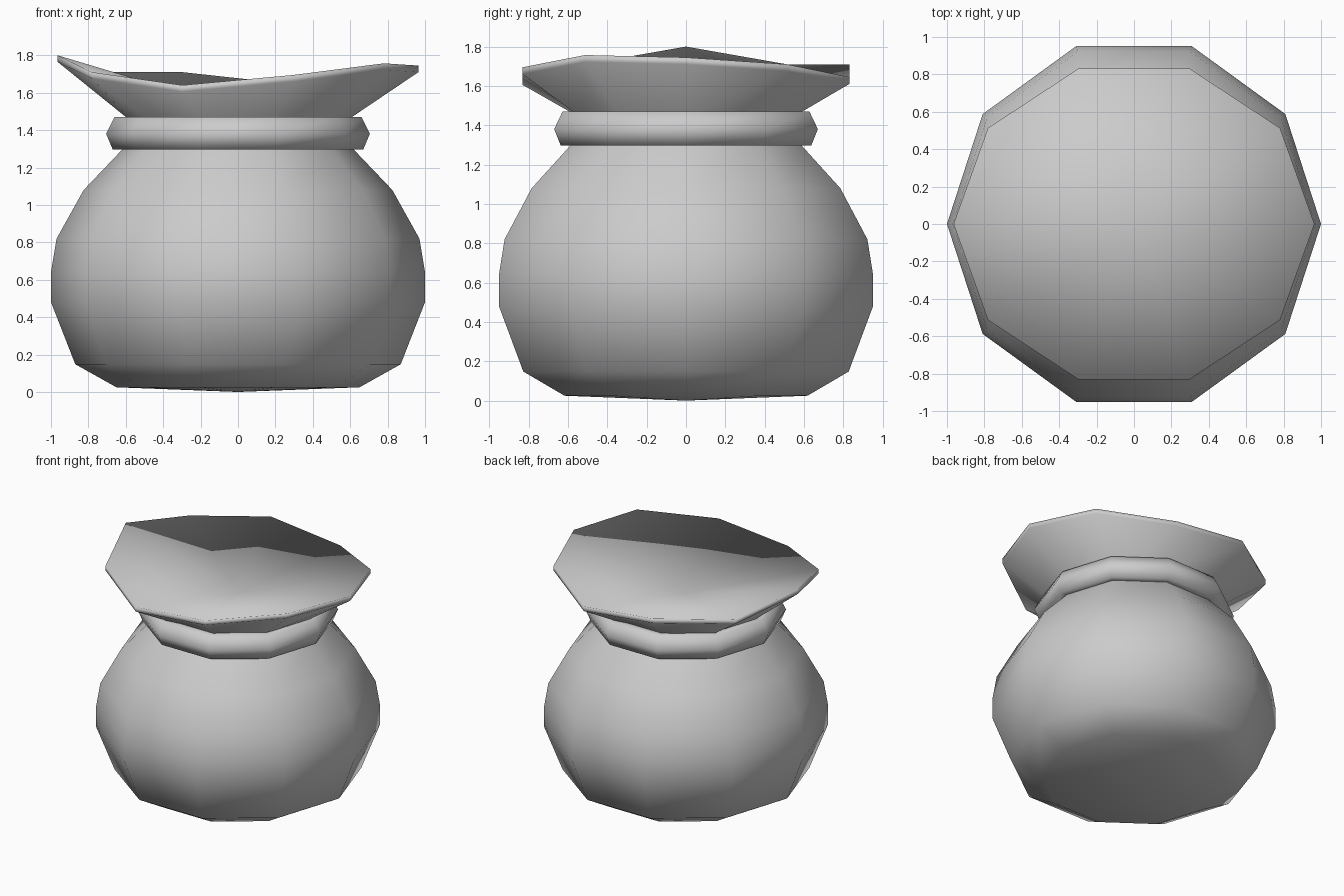
import bpy, bmesh
from math import sin, cos, pi

if "Cube" in bpy.data.objects:
    bpy.data.objects.remove(bpy.data.objects["Cube"])

SIDES = 10
ANGLES = [2 * pi * k / SIDES for k in range(SIDES)]


def ring(bm, rx, ry, heights):
    return [bm.verts.new((rx * cos(a), ry * sin(a), z)) for a, z in zip(ANGLES, heights)]


def bridge(bm, low, high):
    for i in range(SIDES):
        j = (i + 1) % SIDES
        bm.faces.new((low[i], low[j], high[j], high[i]))


def fan(bm, loop, z):
    centre = bm.verts.new((0, 0, z))
    for i in range(SIDES):
        bm.faces.new((centre, loop[i], loop[(i + 1) % SIDES]))


def finish(bm, name):
    bmesh.ops.recalc_face_normals(bm, faces=bm.faces)
    mesh = bpy.data.meshes.new(name)
    bm.to_mesh(mesh)
    bm.free()
    mesh.shade_smooth()
    obj = bpy.data.objects.new(name, mesh)
    bpy.context.collection.objects.link(obj)
    return obj


# Sack: lathed body, pinched neck and flared wavy mouth with a dished top
body_profile = [(0.65, 0.025), (0.87, 0.148), (1.0, 0.48), (1.0, 0.64),
                (0.97, 0.82), (0.825, 1.08), (0.62, 1.295), (0.54, 1.39), (0.55, 1.43)]
rim_heights = [1.745, 1.71, 1.645, 1.71, 1.71, 1.80, 1.71, 1.64, 1.695, 1.757]

bm = bmesh.new()
rings = [ring(bm, r, r, [z] * SIDES) for r, z in body_profile]
rings.append(ring(bm, 0.965, 0.873, [z - 0.035 for z in rim_heights]))
rings.append(ring(bm, 0.965, 0.873, rim_heights))
for low, high in zip(rings, rings[1:]):
    bridge(bm, low, high)
fan(bm, rings[0], 0)
fan(bm, rings[-1], 1.51)
finish(bm, "sack")

# Cord tied around the neck
cord_profile = [(0.56, 1.30), (0.67, 1.297), (0.705, 1.38), (0.66, 1.47), (0.55, 1.47)]
bm = bmesh.new()
rings = [ring(bm, r, r, [z] * SIDES) for r, z in cord_profile]
for low, high in zip(rings, rings[1:] + rings[:1]):
    bridge(bm, low, high)
finish(bm, "neck_cord")
